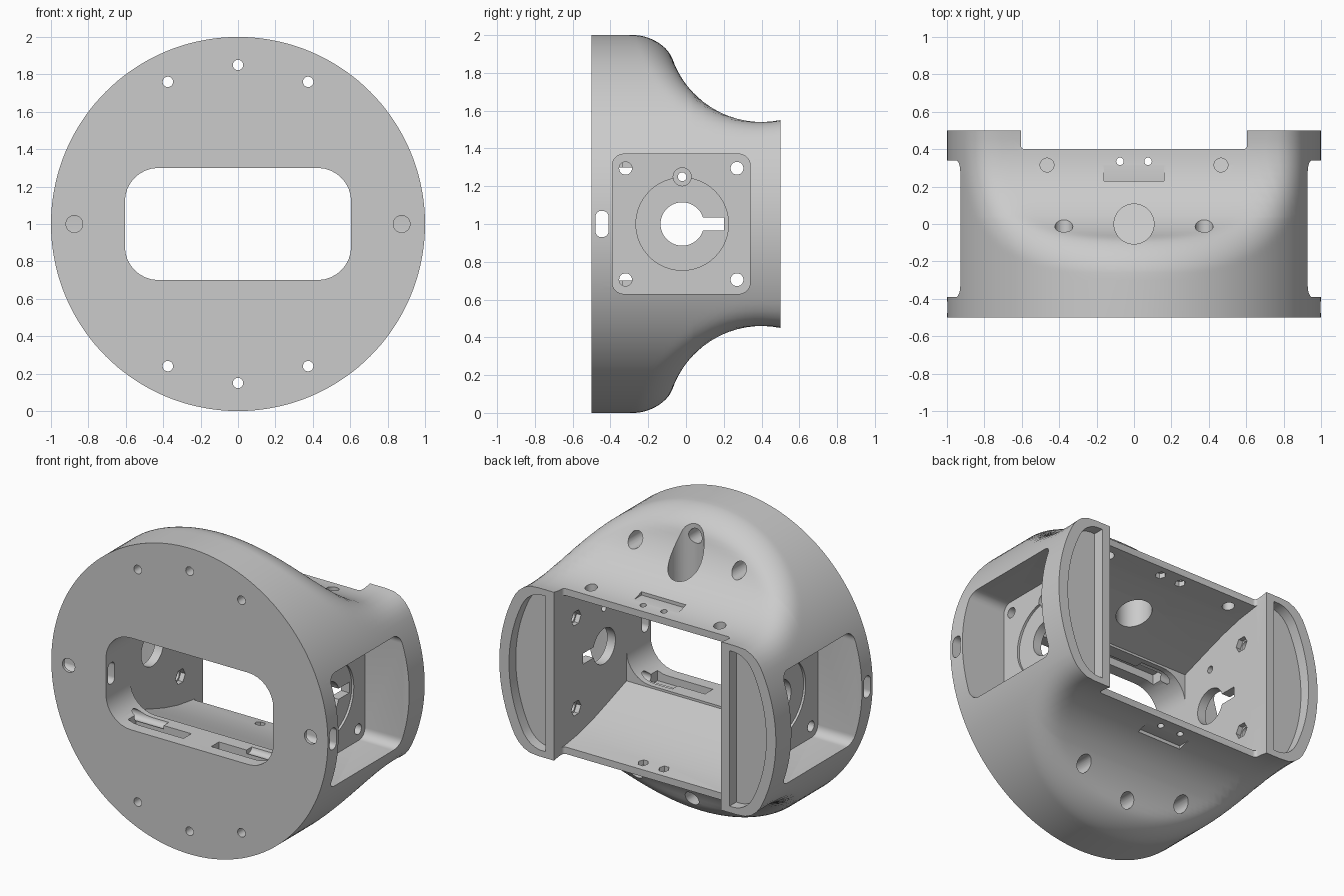
import bpy, bmesh, math

cube = bpy.data.objects.get("Cube")
if cube:
    bpy.data.objects.remove(cube, do_unlink=True)

grey = bpy.data.materials.new("plain_grey")
grey.use_nodes = True
grey.diffuse_color = (0.6, 0.6, 0.6, 1)
grey.node_tree.nodes["Principled BSDF"].inputs["Base Color"].default_value = (0.6, 0.6, 0.6, 1)

COVE_Y, COVE_Z, COVE_R, FILLET = 0.4, 1.04, 0.5, 0.19
WALL = 0.605
SIDES = (-1, 1)


def new_object(name, bm):
    bmesh.ops.recalc_face_normals(bm, faces=bm.faces)
    mesh = bpy.data.meshes.new(name)
    bm.to_mesh(mesh)
    bm.free()
    obj = bpy.data.objects.new(name, mesh)
    bpy.context.collection.objects.link(obj)
    return obj


# Drum with a cove scooped from top and bottom, rounded where the two meet
def outside(x, y, z):
    r = math.hypot(x, z)
    dist = math.hypot(y - COVE_Y, z - COVE_Z)
    a, b = r - 1 + FILLET, COVE_R - dist + FILLET
    c = z / r * (COVE_Z - z) / dist
    if a > b * c and b > a * c:
        return math.sqrt((a * a + b * b - 2 * a * b * c) / (1 - c * c)) - FILLET
    return max(a, b) - FILLET


def radius(angle, y):
    cx, cz = math.cos(angle), abs(math.sin(angle))
    if outside(cx, y, cz) <= 1e-6:
        return 1.0
    lo, hi = 0.3, 1.0
    for _ in range(24):
        mid = (lo + hi) / 2
        if outside(mid * cx, y, mid * cz) > 0:
            hi = mid
        else:
            lo = mid
    return lo


def make_body(segments=144):
    stations = [-0.5, -0.3] + [-0.26 + 0.0125 * i for i in range(24)]
    stations += [0.04 + 0.046 * i for i in range(11)]
    bm = bmesh.new()
    rings = []
    for y in stations:
        ring = []
        for i in range(segments):
            t = 2 * math.pi * i / segments
            r = radius(t, y)
            ring.append(bm.verts.new((r * math.cos(t), y, 1 + r * math.sin(t))))
        rings.append(ring)
    for p, q in zip(rings, rings[1:]):
        for i in range(segments):
            j = (i + 1) % segments
            bm.faces.new((p[i], p[j], q[j], q[i]))
    bm.faces.new(rings[0])
    bm.faces.new(rings[-1])
    return new_object("housing_body", bm)


# Outlines for the cuts
def circle(u, v, r, n=32):
    return [(u + r * math.cos(2 * math.pi * i / n), v + r * math.sin(2 * math.pi * i / n))
            for i in range(n)]


def rounded(u0, u1, v0, v1, r, n=8):
    pts = []
    corners = ((u1 - r, v1 - r), (u0 + r, v1 - r), (u0 + r, v0 + r), (u1 - r, v0 + r))
    for k, (u, v) in enumerate(corners):
        for i in range(n + 1):
            t = math.pi / 2 * (k + i / n)
            pts.append((u + r * math.cos(t), v + r * math.sin(t)))
    return pts


def rect(u0, u1, v0, v1):
    return [(u0, v0), (u1, v0), (u1, v1), (u0, v1)]


# Extrude an outline along an axis; heights are measured from the drum centre
def prism(bm, axis, pts, a, b):
    place = {"x": lambda u, v, w: (w, u, v + 1),
             "y": lambda u, v, w: (u, w, v + 1),
             "z": lambda u, v, w: (u, v, w + 1)}[axis]
    lower, upper = [[bm.verts.new(place(u, v, w)) for u, v in pts] for w in (a, b)]
    bm.faces.new(lower)
    bm.faces.new(upper)
    for i in range(len(pts)):
        j = (i + 1) % len(pts)
        bm.faces.new((lower[i], lower[j], upper[j], upper[i]))


def cut(body, name, prisms):
    bm = bmesh.new()
    for p in prisms:
        prism(bm, *p)
    cutter = new_object(name, bm)
    cutter.hide_render = True
    mod = body.modifiers.new(name, "BOOLEAN")
    mod.operation, mod.solver, mod.object = "DIFFERENCE", "EXACT", cutter
    bpy.context.view_layer.update()
    result = body.evaluated_get(bpy.context.evaluated_depsgraph_get())
    mesh = bpy.data.meshes.new_from_object(result)
    body.modifiers.clear()
    body.data = mesh
    bpy.data.objects.remove(cutter, do_unlink=True)


body = make_body()

# Front window and flared inner cavity
cut(body, "window", [("y", rounded(-WALL, WALL, -0.3, 0.3, 0.18), -0.7, 0.7)])
flare = [(-0.25, 0.315), (-0.05, 0.385), (0.1, 0.435), (0.25, 0.473), (0.4, 0.495), (0.7, 0.5)]
outline = flare + [(y, -h) for y, h in reversed(flare)]
cut(body, "cavity", [("x", outline, -WALL, WALL)])
cut(body, "back_notch", [("z", rounded(-WALL, WALL, 0.4, 0.8, 0.02, 4), -0.9, 0.9)])

# Side pockets and the D-shaped slots in the ends of the arms
arc = []
for i in range(-60, 61):
    t = math.radians(i)
    r = radius(t, 0.5) - 0.07
    if r * math.cos(t) > 0.665:
        arc.append((r * math.cos(t), r * math.sin(t)))
arc = [(0.665, arc[0][1])] + arc + [(0.665, arc[-1][1])]
pockets = []
for s in SIDES:
    pockets.append(("x", rounded(-0.39, 0.34, -0.37, 0.37, 0.06), s * 0.68, s * 1.3))
    pockets.append(("y", [(s * x, z) for x, z in arc], 0.43, 0.7))
cut(body, "side_pockets", pockets)

# Shallow seats, nut recesses and counterbores
seats = []
bolts = [(x, s * z) for s in SIDES for x, z in ((-0.375, 0.76), (0, 0.85), (0.375, 0.76))]
for x, z in bolts:
    seats.append(("y", circle(x, z, 0.048), -0.28, 0.3))
for s in SIDES:
    seats.append(("x", circle(-0.02, 0, 0.245, 64), s * 0.665, s * 0.75))
    seats.append(("z", rect(-0.16, 0.16, 0.23, 0.39), s * 0.548, s * 0.66))
    for k in SIDES:
        seats.append(("x", circle(0.27, k * 0.295, 0.05, 6), s * 0.5, s * 0.637))
        seats.append(("z", circle(k * 0.075, 0.335, 0.033, 6), s * 0.4, s * 0.515))
        seats.append(("z", rect(*sorted((k * 0.1, k * 0.5)), -0.42, -0.34), s * 0.2, s * 0.35))
cut(body, "seats", seats)

# Through holes
holes = [("y", circle(x, z, 0.028, 24), -0.7, 0) for x, z in bolts]
for s in SIDES:
    holes.append(("y", circle(s * 0.875, 0, 0.045), -0.7, -0.44))
    holes.append(("x", circle(-0.02, 0, 0.115, 48), s * 0.5, s * 0.9))
    holes.append(("x", circle(-0.02, 0.25, 0.023, 24), s * 0.5, s * 0.9))
    holes.append(("z", circle(s * 0.465, 0.315, 0.037), 0.35, 0.8))
    for k in SIDES:
        holes.append(("z", circle(k * 0.075, 0.335, 0.02, 20), s * 0.4, s * 0.8))
        for y in (-0.32, 0.27):
            holes.append(("x", circle(y, k * 0.295, 0.034, 24), s * 0.3, s * 0.9))
cut(body, "holes", holes)

# Keyways, side slots, screw seats and the vertical port
extra = [("z", circle(0, 0, 0.107, 48), 0.2, 1.2)]
for s in SIDES:
    extra.append(("x", rect(0, 0.2, -0.035, 0.035), s * 0.5, s * 0.9))
    extra.append(("x", rounded(-0.48, -0.41, -0.07, 0.07, 0.033), s * 0.5, s * 1.2))
    extra.append(("x", circle(-0.02, 0.25, 0.048, 24), s * 0.645, s * 0.9))
cut(body, "extra", extra)

body.data.materials.clear()
body.data.materials.append(grey)
for face in body.data.polygons:
    face.material_index = 0
bpy.ops.object.select_all(action="DESELECT")
body.select_set(True)
bpy.context.view_layer.objects.active = body
bpy.ops.object.shade_smooth_by_angle(angle=math.radians(30))
